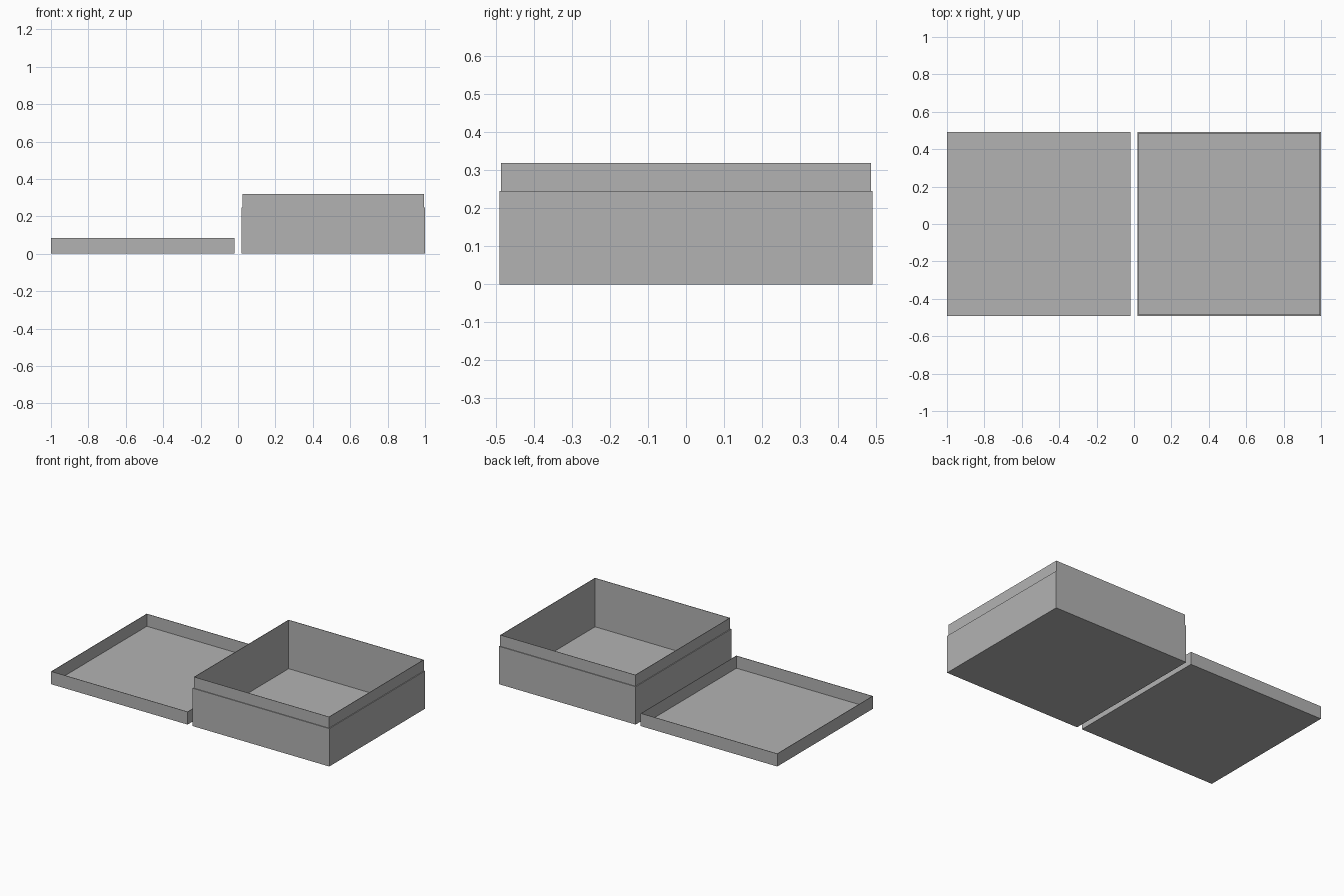
import bpy
import bmesh

cube = bpy.data.objects.get("Cube")
if cube:
    bpy.data.objects.remove(cube, do_unlink=True)

# Single plain card colour
card = bpy.data.materials.new("grey_card")
card.use_nodes = True
grey = (0.45, 0.45, 0.45, 1.0)
card.diffuse_color = grey
card.node_tree.nodes["Principled BSDF"].inputs["Base Color"].default_value = grey

HALF = 0.491          # half width of both square parts
CENTRE = 1 - HALF     # distance of each part from the middle
WALL = 0.003          # card thickness


def square_tray(name, x, profile):
    """Loft square rings through (half width, height) points and cap both ends."""
    bm = bmesh.new()
    rings = []
    for r, z in profile:
        corners = ((-r, -r), (r, -r), (r, r), (-r, r))
        rings.append([bm.verts.new((cx, cy, z)) for cx, cy in corners])
    for low, high in zip(rings, rings[1:]):
        for i in range(4):
            j = (i + 1) % 4
            bm.faces.new((low[i], low[j], high[j], high[i]))
    bm.faces.new(rings[0][::-1])
    bm.faces.new(rings[-1])
    bmesh.ops.recalc_face_normals(bm, faces=bm.faces)
    mesh = bpy.data.meshes.new(name)
    bm.to_mesh(mesh)
    bm.free()
    mesh.materials.append(card)
    obj = bpy.data.objects.new(name, mesh)
    obj.location.x = x
    bpy.context.collection.objects.link(obj)
    return obj


# Shallow lid lying upside down
square_tray("box_lid", -CENTRE, [
    (HALF, 0), (HALF, 0.083),
    (HALF - WALL, 0.083), (HALF - WALL, WALL)])

# Deep base with a stepped-in neck that the lid slides over
NECK = HALF - 0.005
square_tray("box_base", CENTRE, [
    (HALF, 0), (HALF, 0.246), (NECK, 0.246), (NECK, 0.319),
    (NECK - WALL, 0.319), (NECK - WALL, WALL)])
